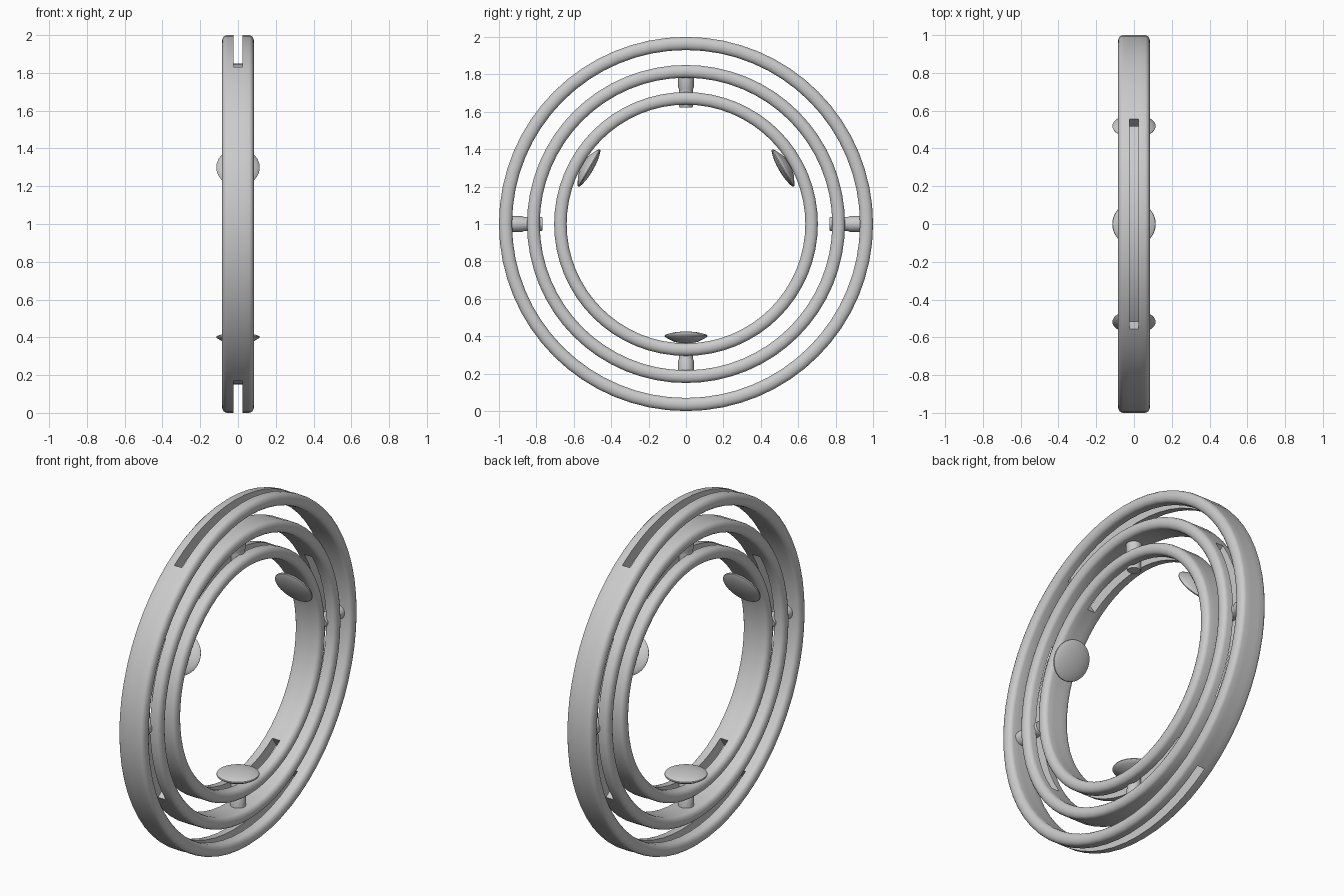
import bpy, bmesh, math
from mathutils import Matrix

if "Cube" in bpy.data.objects:
    bpy.data.objects.remove(bpy.data.objects["Cube"])

SEG = 64          # sides around each ring
SLOT = 6          # slot half length, in ring segments
HALF_W = 0.085    # ring half width along x
SLOT_W = 0.025    # slot half width
LIP = 0.026       # depth of the rounded rim

grey = bpy.data.materials.new("light_grey")
grey.diffuse_color = (0.6, 0.6, 0.6, 1)
grey.use_nodes = True
grey.node_tree.nodes["Principled BSDF"].inputs["Base Color"].default_value = grey.diffuse_color


def finish(bm, name, angle=40):
    bmesh.ops.recalc_face_normals(bm, faces=bm.faces[:])
    mesh = bpy.data.meshes.new(name)
    bm.to_mesh(mesh)
    bm.free()
    obj = bpy.data.objects.new(name, mesh)
    bpy.context.collection.objects.link(obj)
    mesh.materials.append(grey)
    bpy.ops.object.select_all(action='DESELECT')
    obj.select_set(True)
    bpy.context.view_layer.objects.active = obj
    bpy.ops.object.shade_smooth_by_angle(angle=math.radians(angle))
    return obj


def make_ring(name, inner, outer, first_slot):
    """Flat band with rounded rims and two opposite slots cut through it."""
    mid, half = (inner + outer) / 2, (outer - inner) / 2
    n = 8
    # right half of the section, from outer slot edge round to inner slot edge
    side = [(SLOT_W, outer)]
    for i in range(n + 1):
        a = math.pi * i / n
        side.append((HALF_W - LIP + LIP * math.sin(a), mid + half * math.cos(a)))
    side.append((SLOT_W, inner))
    left = [(-x, r) for x, r in reversed(side)]
    section = side + left
    m, k = len(section), len(side)
    bm = bmesh.new()
    rows = []
    for s in range(SEG):
        a = 2 * math.pi * s / SEG
        rows.append([bm.verts.new((x, r * math.cos(a), 1 + r * math.sin(a)))
                     for x, r in section])

    def slotted(s):
        return (s - first_slot + SLOT) % (SEG // 2) < 2 * SLOT

    for s in range(SEG):
        p, q = rows[s], rows[(s + 1) % SEG]
        for j in range(m):
            if slotted(s) and j in (k - 1, m - 1):
                continue
            t = (j + 1) % m
            bm.faces.new((p[j], p[t], q[t], q[j]))
        if slotted(s):
            # side walls of the slot
            bm.faces.new((p[0], p[k - 1], q[k - 1], q[0]))
            bm.faces.new((p[k], p[m - 1], q[m - 1], q[k]))
        if slotted(s) != slotted(s - 1):
            # end wall of the slot
            bm.faces.new((p[0], p[k - 1], p[k], p[m - 1]))
    return finish(bm, name)


def make_turned(name, profile, angle, sides):
    """Turn (radius, distance from ring centre) points about a ring radius."""
    bm = bmesh.new()
    loops = []
    for r, d in profile:
        if r == 0:
            loops.append([bm.verts.new((0, 0, d))] * sides)
        else:
            loops.append([bm.verts.new((r * math.cos(2 * math.pi * i / sides),
                                        r * math.sin(2 * math.pi * i / sides), d))
                          for i in range(sides)])
    for a, b in zip(loops, loops[1:]):
        for i in range(sides):
            j = (i + 1) % sides
            bm.faces.new(list(dict.fromkeys((a[i], a[j], b[j], b[i]))))
    # point local z along the ring radius at the given angle from +y
    turn = Matrix.Rotation(math.radians(angle - 90), 4, 'X')
    bm.transform(Matrix.Translation((0, 0, 1)) @ turn)
    return finish(bm, name)


# Three nested rings; neighbouring rings have slots a quarter turn apart
make_ring("outer_ring", 0.93, 1.0, SEG // 4)
make_ring("middle_ring", 0.782, 0.85, 0)
make_ring("inner_ring", 0.638, 0.705, SEG // 4)


# Pivot pins joining each pair of rings
def pin_profile(start, neck, end):
    return [(0, start), (0.034, start), (0.037, start + 0.006),
            (0.037, neck), (0.037, neck + 0.02), (0.042, neck + 0.03),
            (0.042, end), (0, end)]


for label, angle in (("right", 0), ("left", 180)):
    make_turned("outer_pin_" + label, pin_profile(0.767, 0.845, 0.94), angle, 32)
for label, angle in (("top", 90), ("bottom", 270)):
    make_turned("inner_pin_" + label, pin_profile(0.623, 0.70, 0.792), angle, 32)

# Three domed discs set on the inside of the inner ring
disc = [(0, 0.575), (0.03, 0.576), (0.06, 0.579), (0.085, 0.584), (0.105, 0.590),
        (0.113, 0.594), (0.115, 0.599), (0.112, 0.604), (0.095, 0.614),
        (0.06, 0.631), (0.045, 0.634), (0, 0.645)]
for i, angle in enumerate((30, 150, 270)):
    make_turned("disc_%d" % (i + 1), disc, angle, 40)
